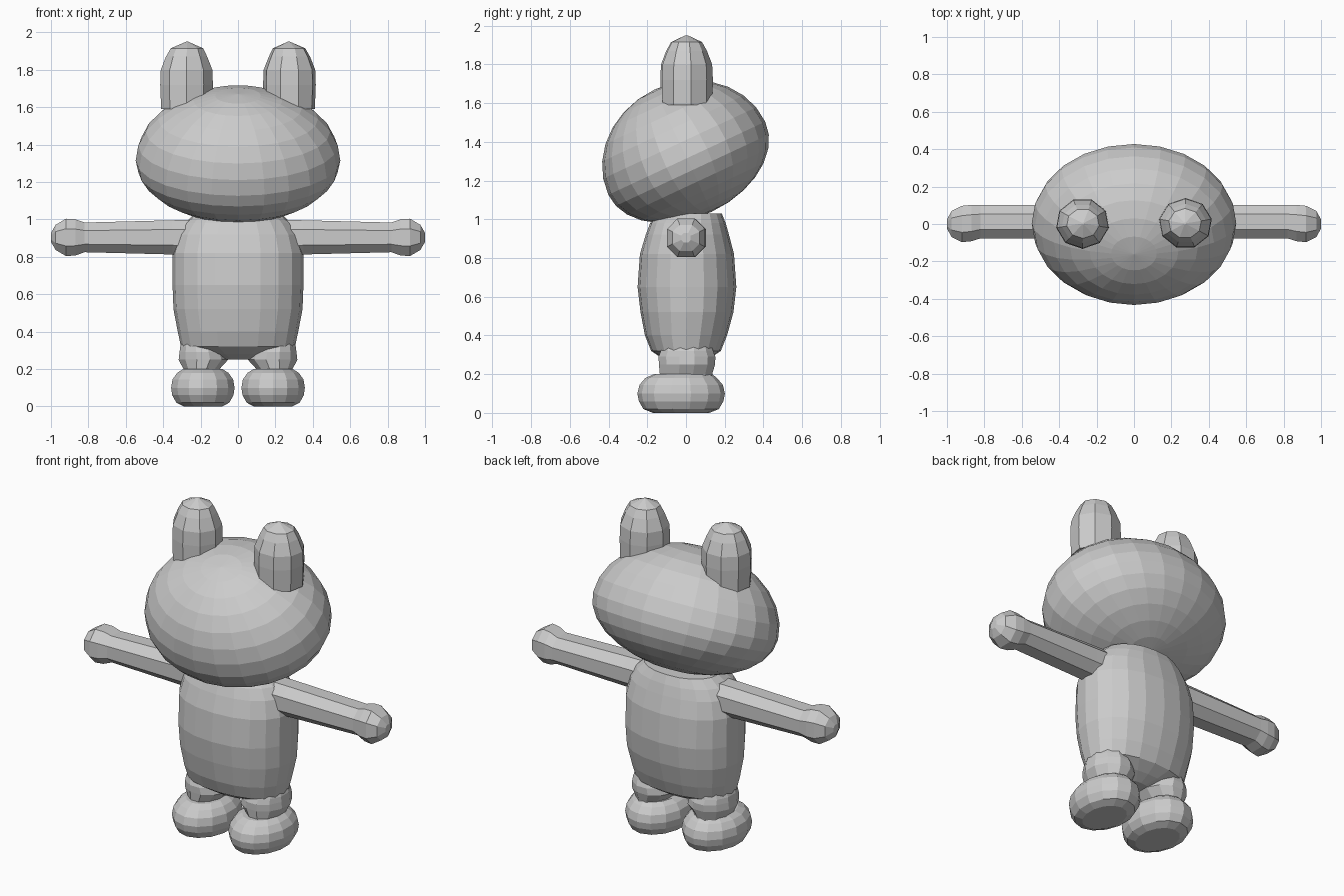
import bpy, bmesh, math
from mathutils import Matrix, Vector

grey = bpy.data.materials.new("soft grey")
grey.diffuse_color = (0.6, 0.6, 0.6, 1)


def finish(name, bm):
    bmesh.ops.recalc_face_normals(bm, faces=bm.faces)
    mesh = bpy.data.meshes.new(name)
    bm.to_mesh(mesh)
    bm.free()
    mesh.materials.append(grey)
    obj = bpy.data.objects.new(name, mesh)
    bpy.context.collection.objects.link(obj)
    return obj


def loft(name, rings, sides, turn=0.0, matrix=None, power=1.0):
    """Closed stack of oval rings; each ring is (height, cx, cy, rx, ry)."""
    def bend(v):
        return math.copysign(abs(v) ** power, v)
    bm = bmesh.new()
    loops = []
    for z, cx, cy, rx, ry in rings:
        angles = [2 * math.pi * (i + turn) / sides for i in range(sides)]
        loops.append([bm.verts.new((cx + rx * bend(math.cos(a)),
                                    cy + ry * bend(math.sin(a)), z)) for a in angles])
    for lo, hi in zip(loops, loops[1:]):
        for i in range(sides):
            j = (i + 1) % sides
            bm.faces.new((lo[i], lo[j], hi[j], hi[i]))
    bm.faces.new(loops[0][::-1])
    bm.faces.new(loops[-1])
    if matrix:
        bm.transform(matrix)
    return finish(name, bm)


def both_sides(make):
    for side, sign in (("right", 1), ("left", -1)):
        make(side, sign)


# Head: egg-shaped ball, fuller on top, tipped forward
bm = bmesh.new()
bmesh.ops.create_uvsphere(bm, u_segments=24, v_segments=14, radius=1)
for v in bm.verts:
    v.co = Vector((v.co.x * 0.547, v.co.y * 0.447, v.co.z * (0.392 if v.co.z > 0 else 0.305)))
bm.transform(Matrix.Translation((0, 0.004, 1.315)) @ Matrix.Rotation(math.radians(25), 4, 'X'))
finish("head", bm)

# Torso: barrel with a rounded belly underneath
loft("torso", [
    (0.25, 0, 0.0, 0.09, 0.06), (0.28, 0, 0.0, 0.20, 0.12),
    (0.32, 0, 0.0, 0.305, 0.18), (0.40, 0, 0.0, 0.322, 0.212),
    (0.52, 0, 0.005, 0.345, 0.24), (0.65, 0, 0.005, 0.35, 0.255),
    (0.82, 0, 0.005, 0.35, 0.243), (0.92, 0, 0.007, 0.325, 0.215),
    (0.98, 0, 0.01, 0.285, 0.195), (1.03, 0, 0.02, 0.23, 0.165),
], 20, power=0.9)


def limbs(side, s):
    # Short leg
    loft(side + "_leg", [
        (0.15, s * 0.19, 0, 0.10, 0.14), (0.20, s * 0.195, 0, 0.10, 0.14),
        (0.25, s * 0.185, 0.005, 0.137, 0.15), (0.29, s * 0.19, 0.005, 0.127, 0.152),
        (0.32, s * 0.195, 0.005, 0.118, 0.14), (0.40, s * 0.18, 0.005, 0.10, 0.12),
    ], 12, 0.5)
    # Rounded foot with a flat sole
    loft(side + "_foot", [
        (0.0, s * 0.188, -0.025, 0.105, 0.145), (0.02, s * 0.188, -0.025, 0.145, 0.195),
        (0.06, s * 0.188, -0.025, 0.168, 0.218), (0.10, s * 0.188, -0.025, 0.174, 0.226),
        (0.145, s * 0.188, -0.025, 0.166, 0.215), (0.18, s * 0.188, -0.025, 0.14, 0.185),
        (0.20, s * 0.188, -0.015, 0.108, 0.15),
    ], 14, 0.5)
    # Arm tube ending in a knobby hand, lofted sideways
    place = Matrix.Translation((0, 0, 0.904)) @ Matrix.Rotation(s * math.pi / 2, 4, 'Y')
    loft(side + "_arm", [
        (0.20, 0, 0.012, 0.10, 0.10), (0.35, 0, 0.012, 0.098, 0.098),
        (0.82, 0, 0.012, 0.085, 0.095), (0.87, 0, 0.005, 0.104, 0.104),
        (0.92, 0, 0, 0.107, 0.104), (0.975, 0, 0, 0.072, 0.075),
        (1.0, 0, 0, 0.026, 0.026),
    ], 8, 0.5, place, 0.88)
    # Stubby ear with a low pointed cap
    loft(side + "_ear", [
        (1.59, s * 0.275, 0.003, 0.138, 0.133), (1.72, s * 0.275, 0.003, 0.143, 0.136),
        (1.80, s * 0.275, 0.003, 0.140, 0.132), (1.87, s * 0.275, 0.003, 0.112, 0.105),
        (1.915, s * 0.273, 0.003, 0.088, 0.08), (1.95, s * 0.272, 0.003, 0.006, 0.006),
    ], 9, 0.25 if s > 0 else 0.75)


both_sides(limbs)
